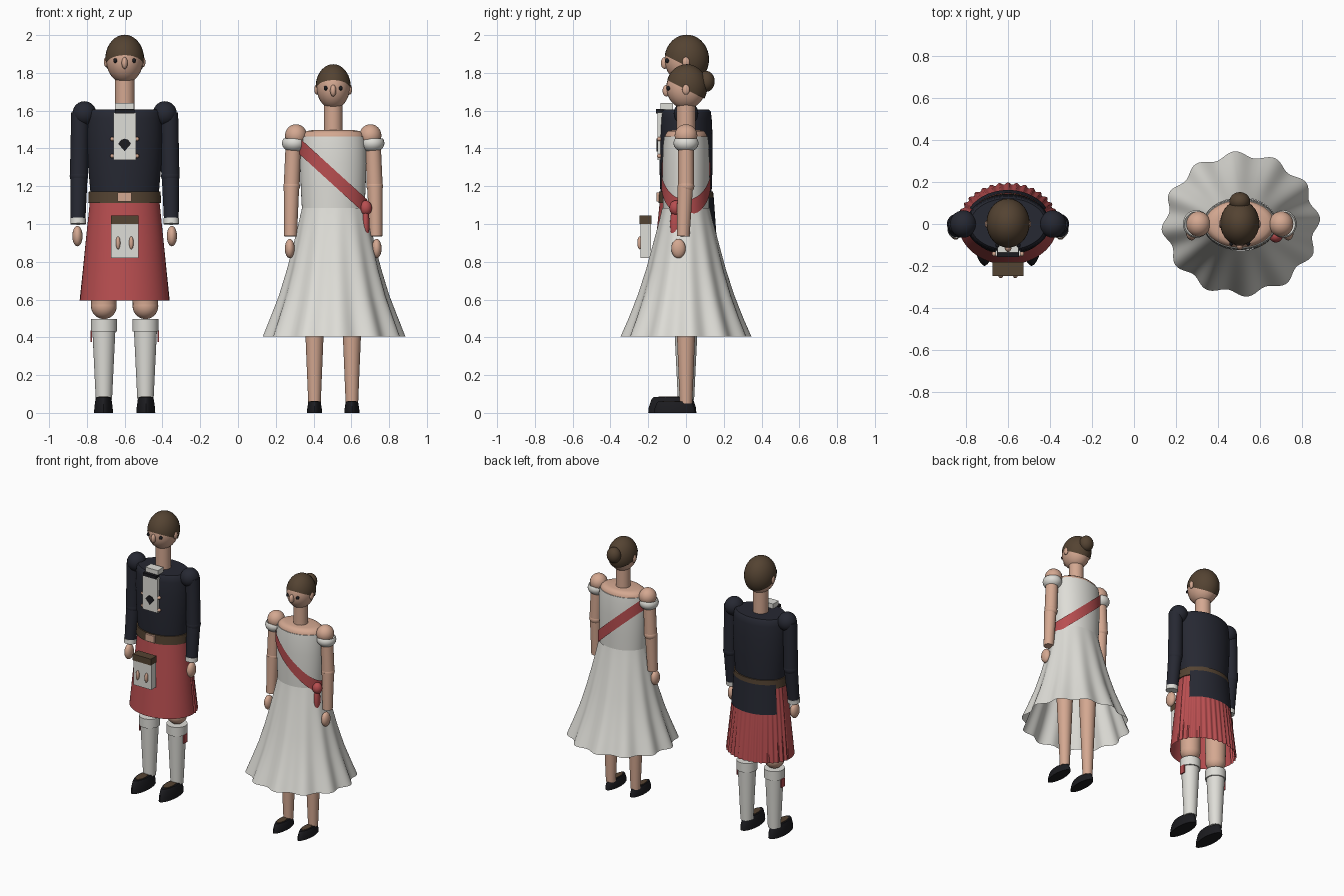
import bpy, bmesh, math
from mathutils import Vector, Matrix

if "Cube" in bpy.data.objects:
    bpy.data.objects.remove(bpy.data.objects["Cube"])


def material(name, rgb):
    m = bpy.data.materials.new(name)
    lin = [(c / 255 / 12.92 if c < 11 else ((c / 255 + 0.055) / 1.055) ** 2.4) for c in rgb]
    m.diffuse_color = (*lin, 1)
    m.use_nodes = True
    m.node_tree.nodes["Principled BSDF"].inputs["Base Color"].default_value = m.diffuse_color
    return m


SKIN = material("skin", (212, 168, 145))
NAVY = material("navy_cloth", (38, 40, 50))
RED = material("red_cloth", (184, 78, 80))
WHITE = material("off_white", (222, 221, 215))
BROWN = material("brown", (84, 67, 50))
BLACK = material("black", (28, 28, 32))


def finish(name, bm, mat):
    bmesh.ops.recalc_face_normals(bm, faces=bm.faces)
    me = bpy.data.meshes.new(name)
    bm.to_mesh(me)
    bm.free()
    me.materials.append(mat)
    ob = bpy.data.objects.new(name, me)
    bpy.context.collection.objects.link(ob)
    return ob


def loft(name, mat, centre, rings, n=40, caps=True, wave=None):
    """Stack elliptical rings (z, rx, ry); wave(angle, k) scales the radius."""
    bm = bmesh.new()
    loops = []
    for i, (z, rx, ry) in enumerate(rings):
        k = i / (len(rings) - 1)
        loop = []
        for j in range(n):
            a = math.tau * j / n
            s = wave(a, k) if wave else 1
            loop.append(bm.verts.new((centre[0] + rx * s * math.cos(a),
                                      centre[1] + ry * s * math.sin(a), z)))
        loops.append(loop)
    for lo, hi in zip(loops, loops[1:]):
        for j in range(n):
            bm.faces.new((lo[j], lo[(j + 1) % n], hi[(j + 1) % n], hi[j]))
    if caps:
        bm.faces.new(loops[0])
        bm.faces.new(loops[-1])
    return finish(name, bm, mat)


def strip(name, mat, centre, a0, a1, radii, edges, n=64):
    """Open band round an ellipse; radii(k), edges(x) give the shape."""
    bm = bmesh.new()
    cols = []
    for j in range(n + 1):
        a = a0 + (a1 - a0) * j / n
        col = []
        for k in range(2):
            rx, ry = radii[k]
            x = rx * math.cos(a)
            col.append(bm.verts.new((centre[0] + x, centre[1] + ry * math.sin(a), edges(x)[k])))
        cols.append(col)
    for p, q in zip(cols, cols[1:]):
        bm.faces.new((p[0], q[0], q[1], p[1]))
    bmesh.ops.remove_doubles(bm, verts=bm.verts, dist=1e-5)
    return finish(name, bm, mat)


def ball(name, mat, loc, r, cut=None):
    """Ellipsoid; cut=(point, normal) removes everything behind that plane."""
    bm = bmesh.new()
    bmesh.ops.create_uvsphere(bm, u_segments=28, v_segments=18, radius=1,
                              matrix=Matrix.Translation(loc) @ Matrix.Diagonal((*r, 1)))
    if cut:
        bmesh.ops.bisect_plane(bm, geom=bm.verts[:] + bm.edges[:] + bm.faces[:],
                               plane_co=cut[0], plane_no=cut[1], clear_inner=True)
    return finish(name, bm, mat)


def limb(name, mat, p, q, r1, r2):
    p, q = Vector(p), Vector(q)
    d = q - p
    bm = bmesh.new()
    bmesh.ops.create_cone(bm, cap_ends=True, segments=28, radius1=r1, radius2=r2, depth=d.length,
                          matrix=Matrix.Translation((p + q) / 2) @ d.to_track_quat('Z', 'Y').to_matrix().to_4x4())
    return finish(name, bm, mat)


def box(name, mat, x, y, z):
    """Box from (min, max) pairs."""
    bm = bmesh.new()
    mid = [(a + b) / 2 for a, b in (x, y, z)]
    size = [b - a for a, b in (x, y, z)]
    bmesh.ops.create_cube(bm, size=1, matrix=Matrix.Translation(mid) @ Matrix.Diagonal((*size, 1)))
    return finish(name, bm, mat)


def head(who, cx, z, r, hair_z, eye):
    ball(who + "_head", SKIN, (cx, 0, z), r)
    ball(who + "_hair", BROWN, (cx, 0.004, z + 0.002), [v + 0.005 for v in r],
         cut=((cx, -0.1, hair_z), (0, 0.5, 1)))
    ball(who + "_nose", SKIN, (cx, -r[1], z - 0.018), (0.016, 0.02, 0.031))
    for s in (-1, 1):
        ball(who + "_ear", SKIN, (cx + s * r[0], 0, z - 0.012), (0.012, 0.02, 0.027))
        ball(who + "_eye", BLACK, (cx + s * eye, -r[1] * 0.885, z - 0.005), (0.01, 0.012, 0.012))


def shoe(who, cx, w, y0, y1, h):
    mid, half = (y0 + y1) / 2, (y1 - y0) / 2

    # tapering toe
    def toe(a, k):
        return 1.0 - 0.1 * abs(math.cos(a)) * max(0, -math.sin(a))
    loft(who + "_shoe", BLACK, (cx, mid), [(0, w, half), (h * 0.35, w * 0.97, half * 0.98),
         (h * 0.85, w * 0.85, half * 0.87), (h, w * 0.76, half * 0.78)], wave=toe)
    loft(who + "_shoe_opening", BROWN, (cx, mid - 0.01), [(h - 0.002, w * 0.55, half * 0.5),
         (h + 0.004, w * 0.55, half * 0.5)])


# ---------- man ----------
M = -0.6
head("man", M, 1.87, (0.098, 0.113, 0.125), 1.888, 0.05)
limb("man_neck", SKIN, (M, 0, 1.58), (M, 0, 1.79), 0.052, 0.052)
loft("jacket", NAVY, (M, 0), [(1.12, 0.178, 0.133), (1.2, 0.184, 0.137), (1.32, 0.195, 0.141),
     (1.46, 0.2, 0.141), (1.56, 0.196, 0.136), (1.595, 0.19, 0.131), (1.606, 0.18, 0.122)], 56)
box("shirt_front", WHITE, (M - 0.06, M + 0.06), (-0.152, -0.1), (1.34, 1.59))
box("collar", WHITE, (M - 0.05, M + 0.05), (-0.135, -0.07), (1.606, 1.64))
box("bow_tie", BLACK, (M - 0.052, M + 0.052), (-0.158, -0.12), (1.585, 1.608))
# dark fan-shaped ornament on the shirt
bm = bmesh.new()
fan = [bm.verts.new((M + x, -0.156, z)) for x, z in
       ((0, 1.385), (0.034, 1.425), (0.018, 1.446), (0, 1.452), (-0.018, 1.446), (-0.034, 1.425))]
face = bm.faces.new(fan)
ext = bmesh.ops.extrude_face_region(bm, geom=[face])["geom"]
bmesh.ops.translate(bm, vec=(0, 0.008, 0), verts=[v for v in ext if isinstance(v, bmesh.types.BMVert)])
finish("shirt_ornament", bm, BLACK)
for s in (-1, 1):
    for z in (1.36, 1.45):
        ball("jacket_button", SKIN, (M + s * 0.066, -0.142, z), (0.011, 0.012, 0.011))

# kilt with pleats behind, belt, jacket tail and pouch
loft("kilt", RED, (M, 0), [(0.595, 0.236, 0.193), (0.77, 0.219, 0.175), (0.94, 0.203, 0.157),
     (1.12, 0.184, 0.139)], 240, caps=False,
     wave=lambda a, k: 1 + (0.028 * math.cos(36 * a) * (1 - 0.7 * k) if math.sin(a) > 0.1 else 0))
loft("belt", BROWN, (M, 0), [(1.11, 0.193, 0.146), (1.172, 0.19, 0.144)], 56)
box("belt_buckle", SKIN, (M - 0.037, M + 0.037), (-0.157, -0.13), (1.118, 1.168))
strip("jacket_tail", NAVY, (M, 0), math.radians(28), math.radians(152),
      ((0.207, 0.162), (0.192, 0.147)), lambda x: (0.93, 1.14))
box("pouch", WHITE, (M - 0.072, M + 0.072), (-0.24, -0.185), (0.82, 1.0))
box("pouch_flap", BROWN, (M - 0.073, M + 0.073), (-0.247, -0.182), (1.0, 1.046))
for s in (-1, 1):
    ball("pouch_tassel", SKIN, (M + s * 0.035, -0.244, 0.9), (0.012, 0.014, 0.034))

    # arms
    a = M + s * 0.222
    ball("jacket_shoulder", NAVY, (M + s * 0.213, 0, 1.585), (0.063, 0.065, 0.065))
    limb("jacket_upper_sleeve", NAVY, (M + s * 0.236, 0, 1.59), (M + s * 0.242, 0, 1.25), 0.047, 0.048)
    ball("jacket_elbow", NAVY, (M + s * 0.242, 0, 1.255), (0.049, 0.049, 0.049))
    limb("jacket_lower_sleeve", NAVY, (M + s * 0.242, 0, 1.26), (M + s * 0.247, -0.025, 1.02), 0.046, 0.039)
    limb("shirt_cuff", WHITE, (M + s * 0.247, -0.025, 1.03), (M + s * 0.247, -0.028, 1.0), 0.041, 0.041)
    ball("man_hand", SKIN, (M + s * 0.25, -0.035, 0.936), (0.027, 0.04, 0.054))

    # legs
    x = M + s * 0.11
    limb("man_thigh", SKIN, (x, 0, 0.56), (x, 0, 0.9), 0.067, 0.075)
    ball("man_knee", SKIN, (x, 0, 0.565), (0.068, 0.068, 0.068))
    limb("sock", WHITE, (x, 0, 0.07), (x, 0, 0.44), 0.043, 0.061)
    limb("sock_cuff", WHITE, (x, 0, 0.432), (x, 0, 0.498), 0.069, 0.069)
    f = x + s * 0.068
    box("sock_ribbon", RED, (f - 0.004, f + 0.004), (-0.02, 0.02), (0.375, 0.436))
    shoe("man", x + s * 0.002, 0.05, -0.2, 0.055, 0.083)

# ---------- woman ----------
W = 0.504
head("woman", W, 1.724, (0.088, 0.104, 0.115), 1.762, 0.04)
ball("hair_bun", BROWN, (W, 0.107, 1.755), (0.049, 0.045, 0.055))
limb("woman_neck", SKIN, (W, 0, 1.47), (W, 0, 1.65), 0.049, 0.049)
loft("woman_shoulders", SKIN, (W, 0), [(1.4, 0.16, 0.11), (1.46, 0.167, 0.113), (1.48, 0.158, 0.106),
     (1.492, 0.14, 0.094), (1.497, 0.11, 0.075)], 48)
loft("bodice", WHITE, (W, 0), [(1.07, 0.165, 0.122), (1.18, 0.171, 0.124), (1.32, 0.176, 0.125),
     (1.42, 0.174, 0.121), (1.463, 0.17, 0.116)], 48)
loft("skirt", WHITE, (W + 0.005, 0), [(0.405, 0.362, 0.332), (0.5, 0.328, 0.294), (0.62, 0.285, 0.25),
     (0.76, 0.245, 0.207), (0.9, 0.211, 0.171), (1.02, 0.184, 0.14), (1.085, 0.17, 0.126)],
     168, caps=False, wave=lambda a, k: 1 + 0.045 * (1 - k) * math.cos(12 * (a - 0.08)))


# diagonal sash with knot and tail at the hip
def sash_edges(x):
    c = 1.25 - 0.91 * x
    return c - 0.043, min(c + 0.043, 1.458)


strip("sash", RED, (W, 0), 0, math.tau, ((0.181, 0.131), (0.181, 0.131)), sash_edges, 96)
ball("sash_knot", RED, (W + 0.172, -0.055, 1.085), (0.033, 0.033, 0.04))
ball("sash_tail", RED, (W + 0.172, -0.058, 1.0), (0.02, 0.026, 0.092))

for s in (-1, 1):
    # arms
    ball("woman_shoulder", SKIN, (W + s * 0.197, 0, 1.468), (0.058, 0.06, 0.06))
    ball("sleeve_puff", WHITE, (W + s * 0.207, 0, 1.428), (0.064, 0.066, 0.05),
         cut=((0, 0, 1.452), (0, 0, -1)))
    limb("woman_upper_arm", SKIN, (W + s * 0.21, 0, 1.44), (W + s * 0.22, 0, 1.2), 0.041, 0.042)
    ball("woman_elbow", SKIN, (W + s * 0.22, 0, 1.2), (0.044, 0.044, 0.04))
    limb("woman_forearm", SKIN, (W + s * 0.221, -0.004, 1.2), (W + s * 0.226, -0.015, 0.935), 0.041, 0.034)
    ball("woman_hand", SKIN, (W + s * 0.23, -0.04, 0.87), (0.026, 0.038, 0.051))

    # legs
    x = W + s * 0.099
    limb("woman_leg", SKIN, (x, 0, 0.05), (x, 0, 0.75), 0.033, 0.062)
    shoe("woman", x, 0.04, -0.17, 0.05, 0.06)

# smooth shading with sharp rims
bpy.ops.object.select_all(action='SELECT')
bpy.context.view_layer.objects.active = bpy.context.selected_objects[0]
bpy.ops.object.shade_smooth_by_angle(angle=math.radians(40))
